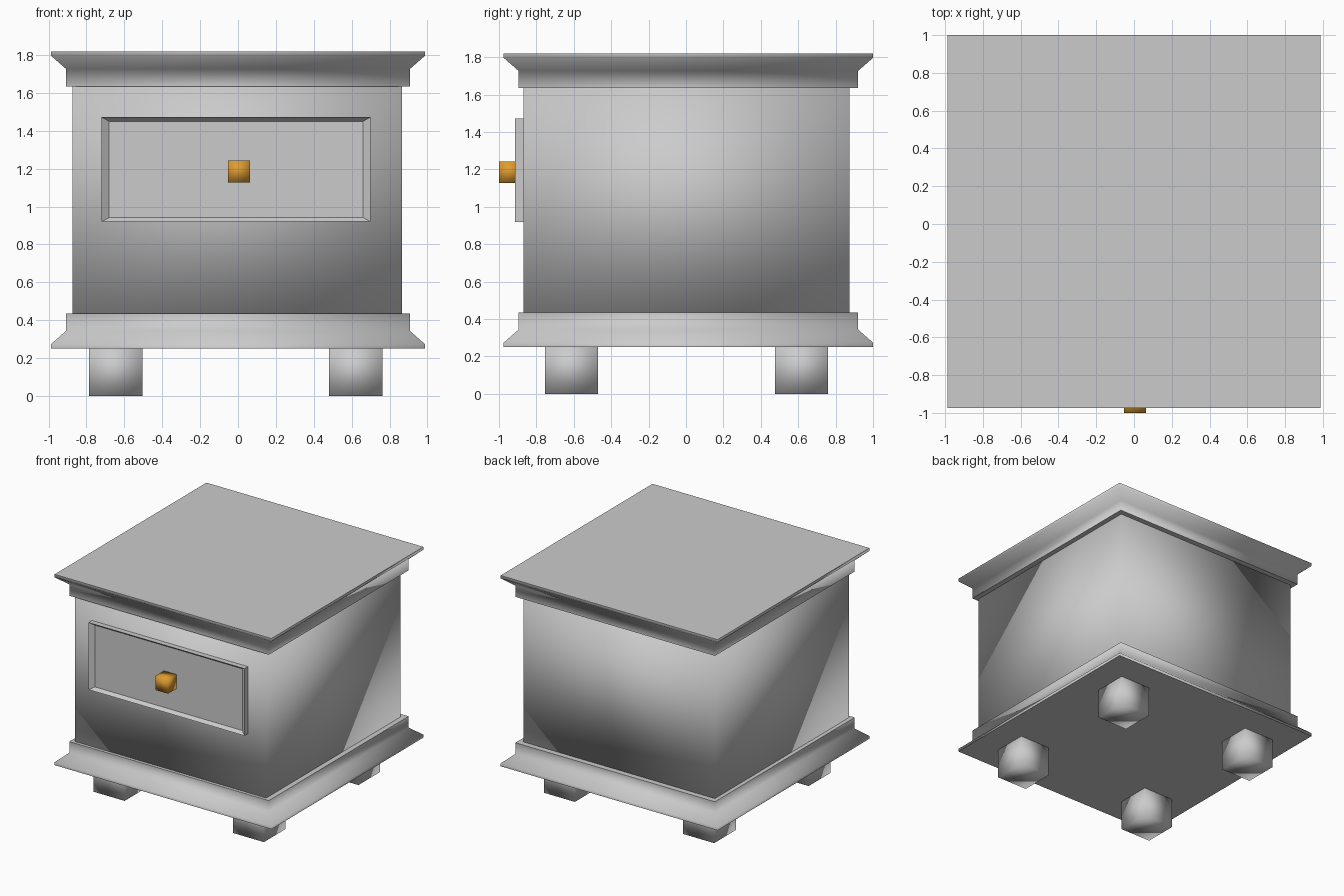
import bpy, bmesh

if "Cube" in bpy.data.objects:
    bpy.data.objects.remove(bpy.data.objects["Cube"])


def finish(name, bm, smooth=True, mat=None):
    bmesh.ops.recalc_face_normals(bm, faces=bm.faces)
    me = bpy.data.meshes.new(name)
    for f in bm.faces:
        # wide caps of the mouldings stay flat
        f.smooth = smooth and not (len(bm.faces) > 6 and abs(f.normal.z) > 0.99)
    bm.to_mesh(me)
    bm.free()
    ob = bpy.data.objects.new(name, me)
    bpy.context.collection.objects.link(ob)
    if mat:
        me.materials.append(mat)
    return ob


def box(name, x0, x1, y0, y1, z0, z1, smooth=True, mat=None):
    bm = bmesh.new()
    bmesh.ops.create_cube(bm, size=1)
    for v in bm.verts:
        v.co = ((x0 + x1) / 2 + v.co.x * (x1 - x0),
                (y0 + y1) / 2 + v.co.y * (y1 - y0),
                (z0 + z1) / 2 + v.co.z * (z1 - z0))
    return finish(name, bm, smooth, mat)


def moulding(name, profile, cy):
    """Stack of square rings (half width, z), capped at both ends."""
    bm = bmesh.new()
    rings = [[bm.verts.new((sx * r, cy + sy * r, z))
              for sx, sy in ((-1, -1), (1, -1), (1, 1), (-1, 1))]
             for r, z in profile]
    for a, b in zip(rings, rings[1:]):
        for i in range(4):
            j = (i + 1) % 4
            bm.faces.new((a[i], a[j], b[j], b[i]))
    bm.faces.new(rings[0][::-1])
    bm.faces.new(rings[-1])
    return finish(name, bm)


# Cabinet body
box("cabinet_body", -0.875, 0.866, -0.87, 0.875, 0.42, 1.65)

# Top and base mouldings share one profile, flipped
profile = [(0.987, 0.0), (0.987, 0.024), (0.908, 0.093), (0.908, 0.185)]
moulding("base_moulding", [(r, 0.25 + h) for r, h in profile], 0.0125)
moulding("top_moulding", [(r, 1.82 - h) for r, h in reversed(profile)], 0.0125)

# Four block feet
for side, fx in (("left", -0.646), ("right", 0.622)):
    for end, fy in (("front", -0.612), ("back", 0.617)):
        box(f"{end}_{side}_foot", fx - 0.141, fx + 0.141,
            fy - 0.141, fy + 0.141, 0, 0.27)

# Drawer front with a bevelled, recessed panel
drawer = box("drawer_front", -0.72, 0.70, -0.915, -0.86, 0.92, 1.472, smooth=False)
bm = bmesh.new()
bm.from_mesh(drawer.data)
front = min(bm.faces, key=lambda f: f.calc_center_median().y)
centre = front.calc_center_median()
bmesh.ops.inset_individual(bm, faces=[front], thickness=0.02)
for v in front.verts:
    v.co.x = centre.x + (0.67 if v.co.x > centre.x else -0.67)
    v.co.z = centre.z + (0.254 if v.co.z > centre.z else -0.254)
    v.co.y += 0.028
bm.to_mesh(drawer.data)
bm.free()

# Knob
brass = bpy.data.materials.new("brass")
brass.diffuse_color = (0.72, 0.33, 0.03, 1)
brass.use_nodes = True
brass.node_tree.nodes["Principled BSDF"].inputs["Base Color"].default_value = brass.diffuse_color
box("drawer_knob", -0.053, 0.063, -1.0, -0.884, 1.128, 1.243, mat=brass)
